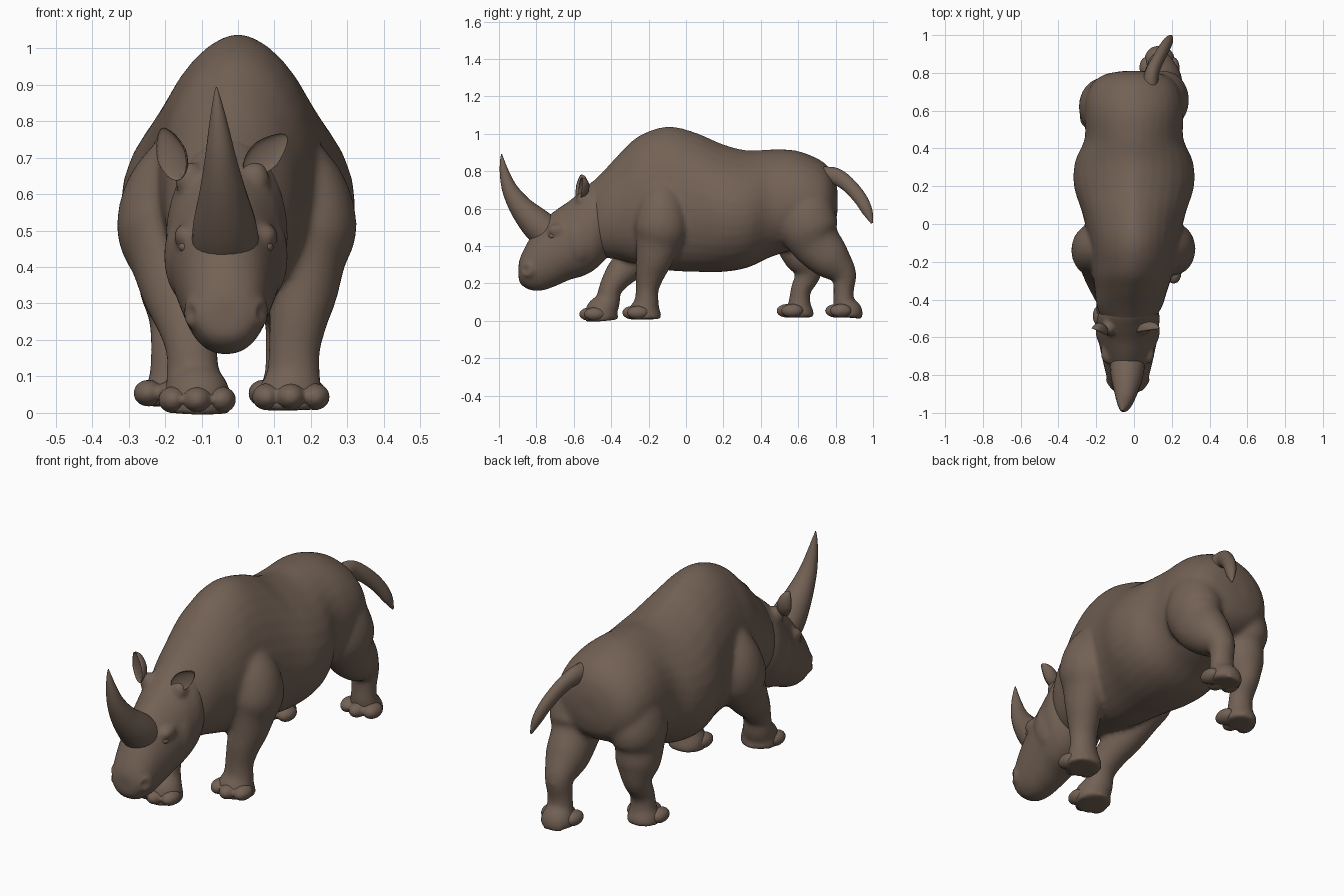
import bpy, bmesh, math
from mathutils import Vector, Matrix, Euler

if "Cube" in bpy.data.objects:
    bpy.data.objects.remove(bpy.data.objects["Cube"], do_unlink=True)

hide = bpy.data.materials.new("brown_hide")
hide.use_nodes = True
colour = (.17, .12, .09, 1)
hide.diffuse_color = colour
hide.node_tree.nodes["Principled BSDF"].inputs["Base Color"].default_value = colour

HEAD_X = -.033
SIDES = (("left", 1), ("right", -1))


def spline(rows, steps=5):
    """Smooth interpolation through rows of any width."""
    out = []
    last = len(rows) - 1
    for i in range(last):
        before, start, end, after = (rows[min(max(j, 0), last)] for j in range(i - 1, i + 3))
        for k in range(steps):
            t = k / steps
            row = []
            for p, q, r, s in zip(before, start, end, after):
                slope_in, slope_out = (r - p) / 2, (s - q) / 2
                blend = t * t * (3 - 2 * t)
                row.append(q + (r - q) * blend
                           + slope_in * t * (1 - t) ** 2 - slope_out * t * t * (1 - t))
            out.append(row)
    return out + [list(rows[last])]


def loft(bm, rings):
    """Skin a row of closed rings and cap both ends."""
    rings = [[bm.verts.new(point) for point in ring] for ring in rings]
    count = len(rings[0])
    for a, b in zip(rings, rings[1:]):
        for i in range(count):
            j = (i + 1) % count
            bm.faces.new((a[i], a[j], b[j], b[i]))
    bm.faces.new(rings[0][::-1])
    bm.faces.new(rings[-1])


def circle(count):
    angles = [math.tau * k / count for k in range(count)]
    return [(math.cos(angle), math.sin(angle)) for angle in angles]


def trunk(bm, rows):
    """Egg sections along y (y, top, bottom, half width), pinched on top behind the hump."""
    rings = []
    for y, top, bottom, width in spline(rows):
        pinch = 1.1 + .35 * max(0, 1 - abs(y - .16) / .32)
        centre = max(HEAD_X, min(0, .1 * (y + .2)))
        middle = bottom + .46 * (top - bottom)
        ring = []
        for c, s in circle(32):
            x = math.copysign(abs(c) ** (pinch if s > 0 else .9), c) * width
            height = top - middle if s > 0 else middle - bottom
            ring.append((centre + x, y, middle + s * height))
        rings.append(ring)
    loft(bm, rings)


def tube(bm, rows):
    """Round limb along a path: x, y, z, side radius, depth radius."""
    rows = spline(rows)
    points = [Vector(row[:3]) for row in rows]
    rings = []
    for i, row in enumerate(rows):
        along = (points[min(i + 1, len(rows) - 1)] - points[max(i - 1, 0)]).normalized()
        side = (Vector((1, 0, 0)) - along * along.x).normalized()
        depth = along.cross(side)
        rings.append([points[i] + side * row[3] * c + depth * row[4] * s
                      for c, s in circle(24)])
    loft(bm, rings)


def ball(bm, centre, size):
    matrix = Matrix.LocRotScale(Vector(centre), None, Vector(size))
    bmesh.ops.create_uvsphere(bm, u_segments=24, v_segments=16, radius=1, matrix=matrix)


def finish(name, bm, voxel=0, rounds=9):
    """Make the object; with a voxel size, fuse overlapping masses into one skin."""
    bmesh.ops.recalc_face_normals(bm, faces=bm.faces)
    mesh = bpy.data.meshes.new(name)
    bm.to_mesh(mesh)
    bm.free()
    ob = bpy.data.objects.new(name, mesh)
    bpy.context.collection.objects.link(ob)
    if voxel:
        fuse = ob.modifiers.new("fuse", 'REMESH')
        fuse.mode, fuse.voxel_size = 'VOXEL', voxel
        soften = ob.modifiers.new("soften", 'SMOOTH')
        soften.factor, soften.iterations = .5, rounds
        graph = bpy.context.evaluated_depsgraph_get()
        fused = bpy.data.meshes.new_from_object(ob.evaluated_get(graph))
        ob.modifiers.clear()
        ob.data = fused
    ob.data.materials.clear()
    ob.data.materials.append(hide)
    for face in ob.data.polygons:
        face.use_smooth = True
    return ob


# leg shape from hip to sole: height, share of the way to the foot, two radii
LEG = ((.78, 0, .03, .04), (.7, 0, .075, .09), (.6, 0, .108, .125), (.5, .04, .118, .14),
       (.42, .2, .098, .122), (.33, .45, .092, .1), (.25, .7, .08, .08), (.17, .86, .071, .062),
       (.1, .9, .075, .066), (.05, 1, .092, .088), (0, 1, .094, .09))


def leg(bm, name, hip, foot, sole, hind):
    hip, foot = Vector(hip), Vector(foot)
    rows = []
    for z, share, wide, deep in LEG:
        spot = hip.lerp(foot, share)
        # hind legs bow back at the hock and carry heavier thighs
        hock = hind * .05 * max(0, 1 - abs(z - .27) / .12)
        bulk = 1 + hind * (.12 if z > .3 else -.11)
        inward = 1 - 1.5 * max(0, z - .56)
        rows.append((spot.x * inward, spot.y + hock, max(z, sole), wide * bulk, deep * bulk))
    tube(bm, rows)
    # three blunt toes around the front of the foot
    toes = bmesh.new()
    for side in (-1, 0, 1):
        forward = .037 if side else .062
        ball(toes, (foot.x + side * .066, foot.y - forward, sole + .036), (.041, .06, .037))
    finish(name + "_toes", toes, .008, 4)


# body: humped torso fused with four walking legs
body = bmesh.new()
trunk(body, (
    (-.56, .69, .36, .1), (-.45, .793, .34, .168), (-.35, .9, .325, .192),
    (-.25, .99, .3, .215), (-.1, 1.04, .27, .238), (.05, 1.008, .262, .272),
    (.2, .944, .262, .318), (.33, .912, .285, .312), (.45, .917, .34, .262),
    (.57, .914, .38, .262), (.66, .888, .42, .255), (.74, .845, .45, .225),
    (.79, .78, .5, .16), (.81, .7, .58, .06)))
leg(body, "front_left", (.21, -.13), (.145, -.22), .008, 0)
leg(body, "front_right", (-.218, -.13), (-.112, -.45), 0, 0)
leg(body, "hind_left", (.16, .65), (.135, .865), .018, 1)
leg(body, "hind_right", (-.16, .62), (-.18, .605), .018, 1)
finish("body", body, .013)

# head: long skull with cheeks, brows, nostril lumps and ear roots
head = bmesh.new()
trunk(head, (
    (-.895, .31, .22, .04), (-.878, .36, .19, .08), (-.83, .45, .164, .105),
    (-.77, .53, .162, .122), (-.7, .59, .185, .138), (-.62, .645, .22, .155),
    (-.55, .705, .24, .165), (-.48, .758, .28, .163), (-.4, .77, .36, .12)))
for name, side in SIDES:
    ball(head, (HEAD_X + side * .1, -.57, .43), (.07, .09, .13))
    ball(head, (HEAD_X + side * .108, -.685, .485), (.035, .055, .035))
    ball(head, (HEAD_X + side * .076, -.835, .275), (.042, .045, .05))
    ball(head, (HEAD_X - .01 + side * .09, -.55, .64), (.04, .04, .05))
    # eyes under the brows
    eye = bmesh.new()
    ball(eye, (HEAD_X + side * .11, -.713, .455), (.02, .022, .016))
    finish(name + "_eye", eye)
skull = finish("head", head, .01)

# nostrils pressed into the muzzle
for vert in skull.data.vertices:
    for name, side in SIDES:
        gap = (vert.co - Vector((HEAD_X + side * .105, -.86, .275))).length
        if gap < .032:
            vert.co.x -= side * .02 * (1 - gap / .032)

# horn sweeping up from the nose, leaning slightly to the right
horn = bmesh.new()
tube(horn, [(HEAD_X - .06 * (z - .45), y, z, r, r) for y, z, r in (
    (-.72, .45, .094), (-.8, .52, .086), (-.88, .605, .064), (-.94, .7, .043),
    (-.97, .79, .026), (-.983, .86, .011), (-.986, .893, .002))])
finish("horn", horn)

# tail swinging to the left
tail = bmesh.new()
tube(tail, [(x, y, z, r * .8, r) for x, y, z, r in (
    (.085, .74, .77, .055), (.095, .8, .772, .046), (.125, .865, .73, .04),
    (.16, .93, .657, .036), (.185, .97, .585, .028), (.2, .994, .523, .006))])
finish("tail", tail)

# cupped pointed ears
for name, spot, lean, turn in (("left_ear", (.077, -.565, .71), 48, 10),
                               ("right_ear", (-.185, -.57, .71), -20, -25)):
    ear = bmesh.new()
    ball(ear, (0, 0, 0), (.043, .048, .076))
    for vert in ear.verts:
        if vert.co.y < 0:
            vert.co.y *= -.3
        vert.co.x *= 1 - 4 * max(vert.co.z, 0)
    turned = Euler((0, math.radians(lean), math.radians(turn)))
    ear.transform(Matrix.LocRotScale(Vector(spot), turned, None))
    finish(name, ear)
